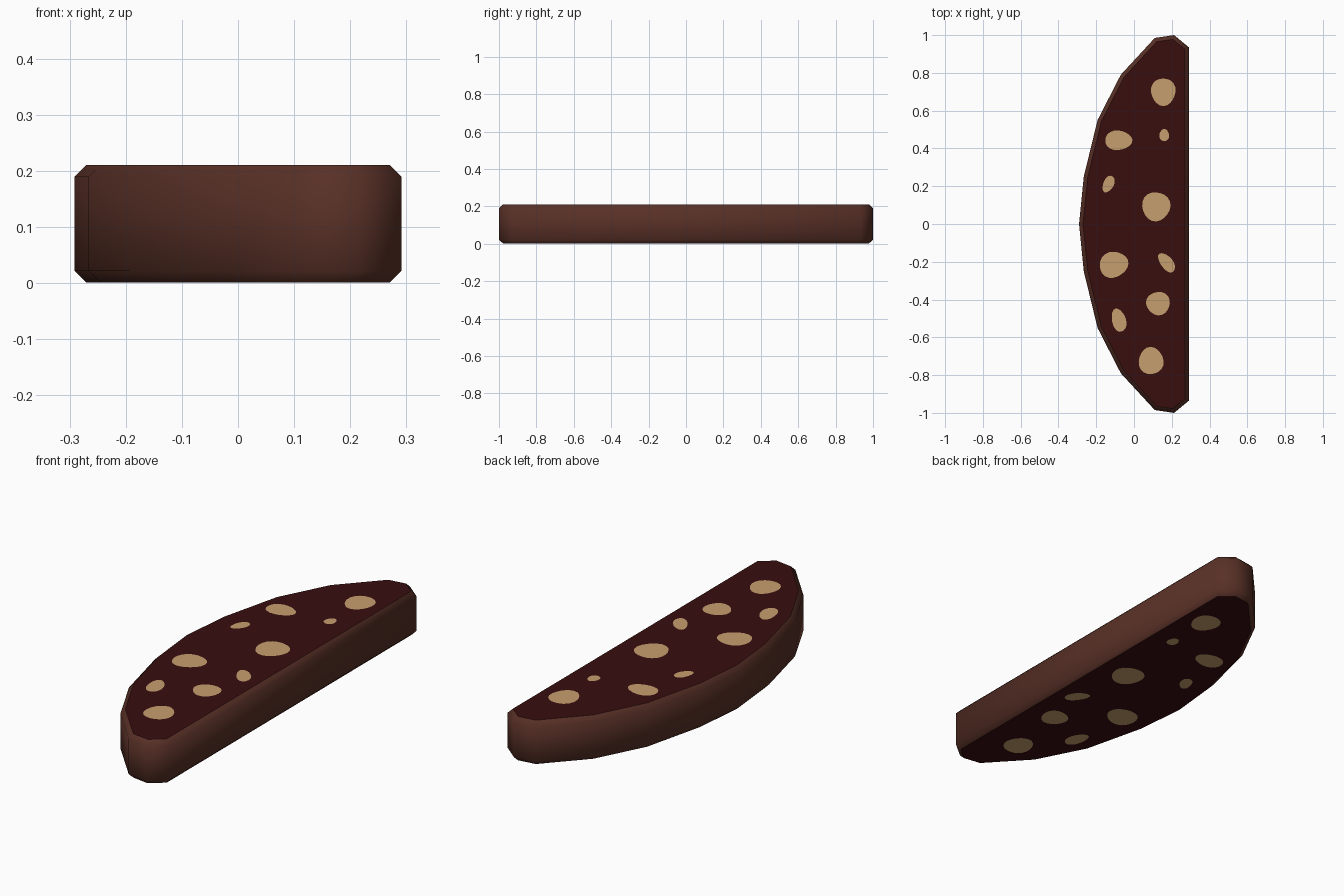
import bpy, bmesh, math

if "Cube" in bpy.data.objects:
    bpy.data.objects.remove(bpy.data.objects["Cube"])

HEIGHT, SKIN, BEVEL = 0.212, 0.001, 0.021


def material(name, rgb):
    m = bpy.data.materials.new(name)
    lin = [(c / 255 / 12.92 if c < 11 else ((c / 255 + 0.055) / 1.055) ** 2.4) for c in rgb]
    m.diffuse_color = (*lin, 1)
    m.use_nodes = True
    m.node_tree.nodes["Principled BSDF"].inputs["Base Color"].default_value = m.diffuse_color
    return m


def make_object(name, bm, mats):
    me = bpy.data.meshes.new(name)
    bm.to_mesh(me)
    bm.free()
    for m in mats:
        me.materials.append(m)
    ob = bpy.data.objects.new(name, me)
    bpy.context.collection.objects.link(ob)
    return ob


crust = material("brown crust", (88, 48, 38))
crumb = material("dark chocolate crumb", (56, 14, 15))
nut = material("tan nut", (198, 159, 110))

# Slice body: half outline mirrored in y, extruded, with bevelled rims
half = [(-0.266, 0.25), (-0.193, 0.55), (-0.07, 0.79),
        (0.11, 0.985), (0.212, 1.0), (0.291, 0.935)]
outline = [(-0.291, 0)] + half + [(x, -y) for x, y in reversed(half)]
bm = bmesh.new()
base = bm.faces.new([bm.verts.new((x, y, SKIN)) for x, y in outline])
ext = bmesh.ops.extrude_face_region(bm, geom=[base], use_keep_orig=True)
for v in ext["geom"]:
    if isinstance(v, bmesh.types.BMVert):
        v.co.z = HEIGHT - SKIN
bmesh.ops.recalc_face_normals(bm, faces=bm.faces[:])
rims = [e for e in bm.edges if abs(e.verts[0].co.z - e.verts[1].co.z) < 1e-4]
bmesh.ops.bevel(bm, geom=rims, offset=BEVEL, segments=1, affect='EDGES')
bm.normal_update()
for f in bm.faces:
    cap = abs(f.normal.z) > 0.95
    f.material_index = 1 if cap else 0   # cut faces show the crumb
    f.smooth = not cap
make_object("biscotti_slice", bm, [crust, crumb])

# Nut pieces: x, y, radius along, radius across, turn in degrees
nuts = [(0.155, 0.70, 0.065, 0.073, 0), (-0.083, 0.443, 0.072, 0.052, 0),
        (0.16, 0.47, 0.026, 0.032, 0), (-0.135, 0.212, 0.047, 0.028, 65),
        (0.117, 0.093, 0.075, 0.077, 0), (-0.108, -0.215, 0.077, 0.068, 20),
        (0.173, -0.205, 0.06, 0.032, -52), (0.128, -0.42, 0.063, 0.062, 0),
        (-0.08, -0.51, 0.063, 0.037, 105), (0.09, -0.725, 0.066, 0.072, 0)]


def nut_faces(name, z, up):
    bm = bmesh.new()
    for i, (x, y, a, b, deg) in enumerate(nuts):
        t, ring = math.radians(deg), []
        for k in range(20):
            s = 2 * math.pi * k / 20
            r = 1 + 0.04 * math.sin(3 * s + i * 1.7)
            u, v = a * r * math.cos(s), b * r * math.sin(s)
            ring.append(bm.verts.new((x + u * math.cos(t) - v * math.sin(t),
                                      y + u * math.sin(t) + v * math.cos(t), z)))
        bm.faces.new(ring if up else ring[::-1])
    make_object(name, bm, [nut])


# Same nuts show on both cut sides
nut_faces("top_nuts", HEIGHT, True)
nut_faces("bottom_nuts", 0.0, False)
